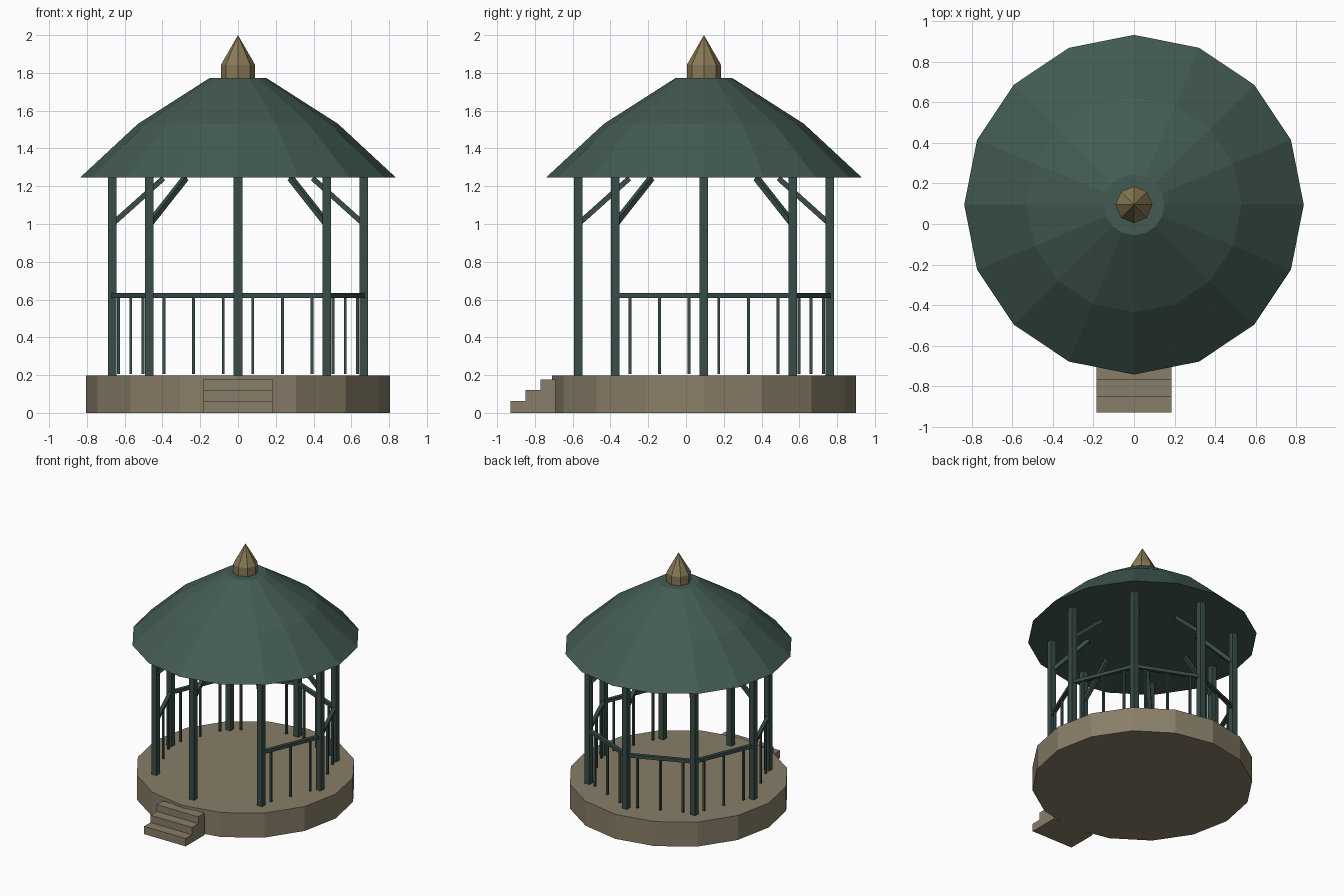
import bpy
from math import pi, cos, sin
from mathutils import Vector, Matrix

if "Cube" in bpy.data.objects:
    bpy.data.objects.remove(bpy.data.objects["Cube"])

CENTRE = Vector((0, 0.095, 0))
POST_R = 0.665


def material(name, rgb):
    m = bpy.data.materials.new(name)
    m.diffuse_color = (*rgb, 1)
    m.use_nodes = True
    m.node_tree.nodes["Principled BSDF"].inputs["Base Color"].default_value = m.diffuse_color
    return m


STONE = material("stone", (0.25, 0.21, 0.14))
ROOF = material("roof_green", (0.055, 0.105, 0.085))
WOOD = material("dark_green_wood", (0.04, 0.075, 0.065))
BRASS = material("brass", (0.25, 0.19, 0.09))


def mesh_object(name, verts, faces, mat):
    me = bpy.data.meshes.new(name)
    me.from_pydata(verts, [], faces)
    me.materials.append(mat)
    ob = bpy.data.objects.new(name, me)
    bpy.context.collection.objects.link(ob)
    return ob


def lathe(name, profile, sides, mat):
    """Closed faceted solid from (radius, z) rings; radius 0 ends in a point."""
    verts, rings = [], []
    for r, z in profile:
        n = sides if r else 1
        rings.append([len(verts) + i for i in range(n)])
        verts += [CENTRE + Vector((r * cos(2 * pi * i / sides), r * sin(2 * pi * i / sides), z))
                  for i in range(n)]
    faces = [rings[0][::-1]]
    for a, b in zip(rings, rings[1:]):
        for i in range(sides):
            j = (i + 1) % sides
            faces.append([a[i], a[j], b[0]] if len(b) == 1 else [a[i], a[j], b[j], b[i]])
    if len(rings[-1]) > 1:
        faces.append(rings[-1])
    return mesh_object(name, verts, faces, mat)


def box(name, centre, size, mat, rot=Matrix.Identity(3)):
    bpy.ops.mesh.primitive_cube_add(size=1)
    ob = bpy.context.object
    ob.name = name
    ob.data.transform(Matrix.Translation(centre) @ rot.to_4x4() @ Matrix.Diagonal((*size, 1)))
    ob.data.materials.append(mat)
    return ob


def beam(name, a, b, width, height, mat):
    d = b - a
    return box(name, (a + b) / 2, (d.length, width, height), mat,
               d.to_track_quat('X', 'Z').to_matrix())


def polar(r, angle, z):
    return CENTRE + Vector((r * cos(angle), r * sin(angle), z))


# Base, roof and finial
lathe("base", [(0.805, 0), (0.805, 0.197)], 16, STONE)
lathe("roof", [(0.837, 1.245), (0.53, 1.53), (0.15, 1.773)], 16, ROOF)
lathe("finial", [(0.091, 1.77), (0.091, 1.842), (0, 2.0)], 8, BRASS)

# Entrance steps as one stepped side profile
outline = [(-0.93, 0), (-0.69, 0), (-0.69, 0.177), (-0.77, 0.177),
           (-0.77, 0.122), (-0.85, 0.122), (-0.85, 0.063), (-0.93, 0.063)]
n = len(outline)
mesh_object("entrance_steps",
            [(x, y, z) for x in (-0.185, 0.185) for y, z in outline],
            [list(range(n))[::-1], list(range(n, 2 * n))]
            + [[i, (i + 1) % n, n + (i + 1) % n, n + i] for i in range(n)], STONE)

# Posts with inward roof braces
for i in range(8):
    a = i * pi / 4
    box(f"post_{i}", polar(POST_R, a, 0.7215), (0.045, 0.045, 1.055), WOOD)
    beam(f"brace_{i}", polar(0.665, a, 1.0), polar(0.395, a, 1.242), 0.028, 0.028, WOOD)

# Railings on every bay except the two beside the steps
for i in range(-1, 5):
    a, b = i * pi / 4, (i + 1) * pi / 4
    p, q = polar(POST_R, a, 0), polar(POST_R, b, 0)
    up = Vector((0, 0, 0.622))
    beam(f"rail_{i + 1}", p + up, q + up, 0.028, 0.026, WOOD)
    for k in range(3):
        c = p.lerp(q, (2 * k + 1) / 6)
        box(f"baluster_{i + 1}_{k}", c + Vector((0, 0, 0.41)), (0.015, 0.015, 0.41), WOOD)
